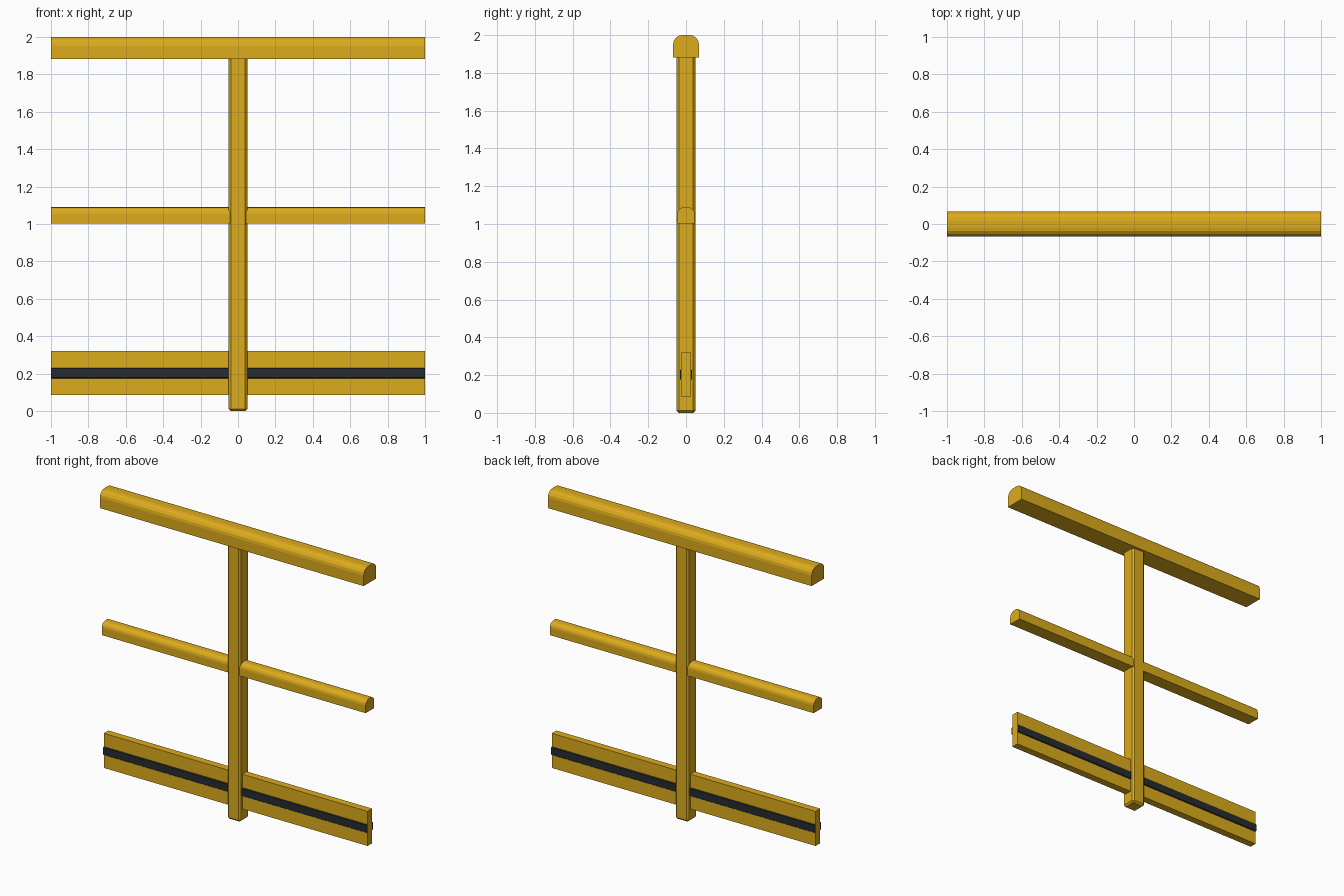
import bpy, bmesh, math

if "Cube" in bpy.data.objects:
    bpy.data.objects.remove(bpy.data.objects["Cube"])


def material(name, rgb):
    m = bpy.data.materials.new(name)
    m.diffuse_color = (*rgb, 1)
    m.use_nodes = True
    m.node_tree.nodes["Principled BSDF"].inputs["Base Color"].default_value = m.diffuse_color
    return m


yellow = material("safety_yellow", (0.72, 0.41, 0.012))
dark = material("dark_stripe", (0.02, 0.025, 0.03))


def extrude_x(name, profile, mat, half=1.0):
    """Extrude a closed (y, z) profile along x."""
    bm = bmesh.new()
    face = bm.faces.new([bm.verts.new((-half, y, z)) for y, z in profile])
    geom = bmesh.ops.extrude_face_region(bm, geom=[face])["geom"]
    verts = [g for g in geom if isinstance(g, bmesh.types.BMVert)]
    bmesh.ops.translate(bm, verts=verts, vec=(2 * half, 0, 0))
    bmesh.ops.recalc_face_normals(bm, faces=bm.faces)
    mesh = bpy.data.meshes.new(name)
    bm.to_mesh(mesh)
    bm.free()
    mesh.materials.append(mat)
    ob = bpy.data.objects.new(name, mesh)
    bpy.context.collection.objects.link(ob)
    return ob


def rounded_top(w, z0, z1, r, steps=4):
    """Flat-bottomed profile with two rounded upper corners."""
    pts = [(-w, z0), (w, z0)]
    for cy, start in ((w - r, 0), (r - w, 90)):
        for i in range(steps + 1):
            a = math.radians(start + 90 * i / steps)
            pts.append((cy + r * math.cos(a), z1 - r + r * math.sin(a)))
    return pts


def box(y0, y1, z0, z1):
    return [(y0, z0), (y1, z0), (y1, z1), (y0, z1)]


# Handrails
extrude_x("top_rail", rounded_top(0.068, 1.882, 2.0, 0.048), yellow)
extrude_x("middle_rail", rounded_top(0.046, 1.003, 1.09, 0.037), yellow)

# Toe board with a raised stripe on both faces
extrude_x("toe_board", box(-0.025, 0.025, 0.085, 0.322), yellow)
for side, label in ((-1, "front"), (1, "back")):
    stripe = [(side * 0.024, 0.173), (side * 0.031, 0.178),
              (side * 0.031, 0.227), (side * 0.024, 0.232)]
    extrude_x(label + "_stripe", stripe, dark)

# Chamfered post
post = extrude_x("post", box(-0.05, 0.05, 0.0, 1.9), yellow, half=0.05)
bevel = post.modifiers.new("chamfer", 'BEVEL')
bevel.width = 0.012
bevel.segments = 1
